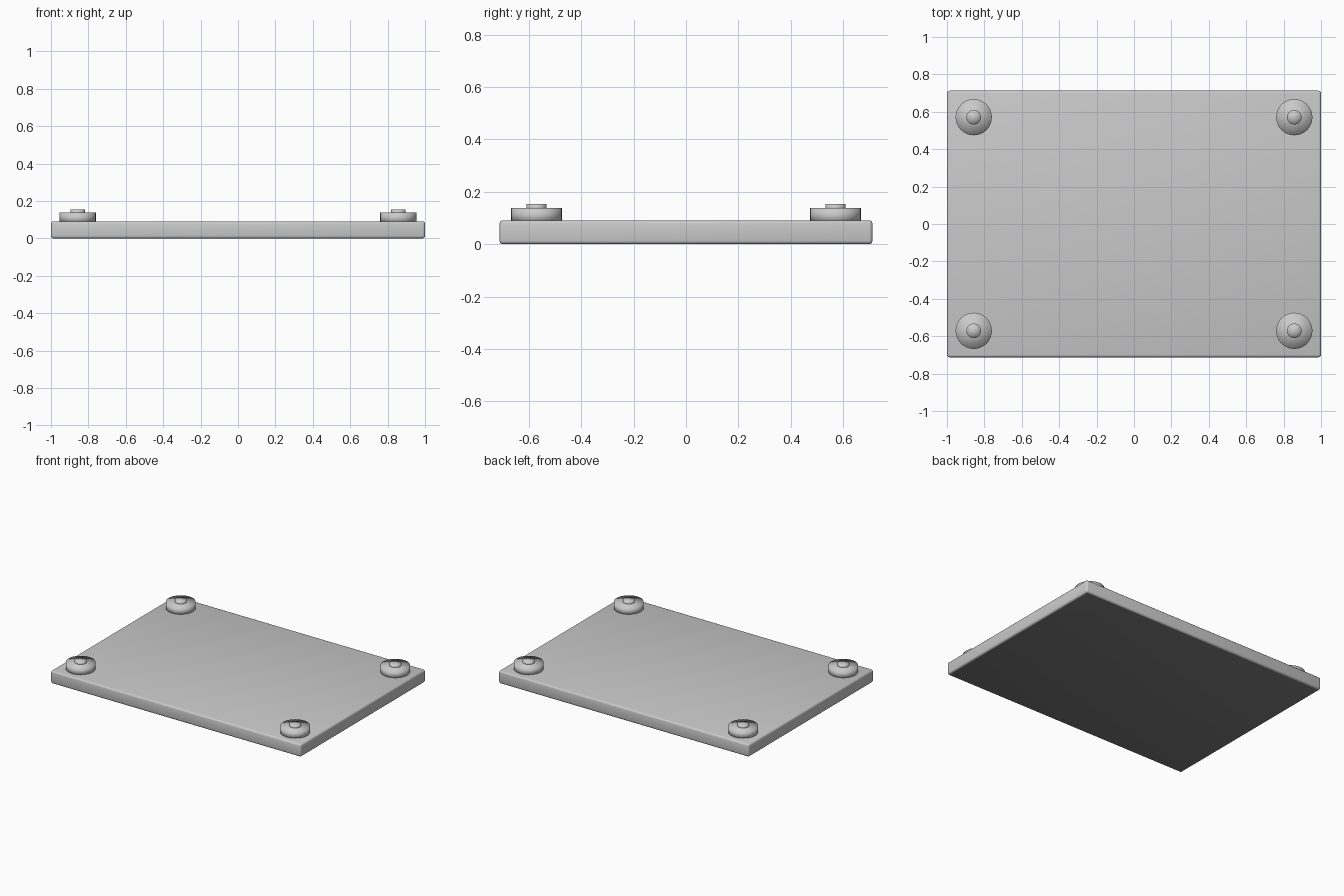
import bpy, bmesh

if "Cube" in bpy.data.objects:
    bpy.data.objects.remove(bpy.data.objects["Cube"])


def material(name, value):
    mat = bpy.data.materials.new(name)
    mat.diffuse_color = (value, value, value, 1.0)
    mat.use_nodes = True
    mat.node_tree.nodes["Principled BSDF"].inputs["Base Color"].default_value = mat.diffuse_color
    return mat


grey = material("mid grey", 0.59)
dark = material("dark grey", 0.2)


def finish(name, bm, mats):
    mesh = bpy.data.meshes.new(name)
    bmesh.ops.recalc_face_normals(bm, faces=bm.faces[:])
    for f in bm.faces:
        f.smooth = True
        # the underside takes the second colour, where there is one
        if len(mats) > 1 and f.normal.z < -0.99:
            f.material_index = 1
    bm.to_mesh(mesh)
    bm.free()
    for mat in mats:
        mesh.materials.append(mat)
    obj = bpy.data.objects.new(name, mesh)
    bpy.context.collection.objects.link(obj)
    return obj


def disc(name, x, y, z0, z1, radius, sides=32):
    bm = bmesh.new()
    bmesh.ops.create_cone(bm, cap_ends=True, cap_tris=True, segments=sides,
                          radius1=radius, radius2=radius, depth=z1 - z0)
    bmesh.ops.translate(bm, verts=bm.verts[:], vec=(x, y, (z0 + z1) / 2))
    return finish(name, bm, [grey])


# flat plate with softened edges and a dark underside
W, D, H = 2.0, 1.425, 0.091
bm = bmesh.new()
bmesh.ops.create_cube(bm, size=1.0)
bmesh.ops.scale(bm, verts=bm.verts[:], vec=(W, D, H))
bmesh.ops.translate(bm, verts=bm.verts[:], vec=(0, 0, H / 2))
bmesh.ops.bevel(bm, geom=bm.edges[:], offset=0.013, offset_type='OFFSET',
                segments=3, profile=0.5, affect='EDGES')
finish("plate", bm, [grey, dark])

# round pad with a small button at each corner
for sx, side in ((-1, "left"), (1, "right")):
    for sy, end in ((-1, "front"), (1, "back")):
        x, y = sx * 0.857, sy * 0.571
        disc(f"pad_{end}_{side}", x, y, 0.08, 0.138, 0.097)
        disc(f"button_{end}_{side}", x, y, 0.125, 0.154, 0.039)
